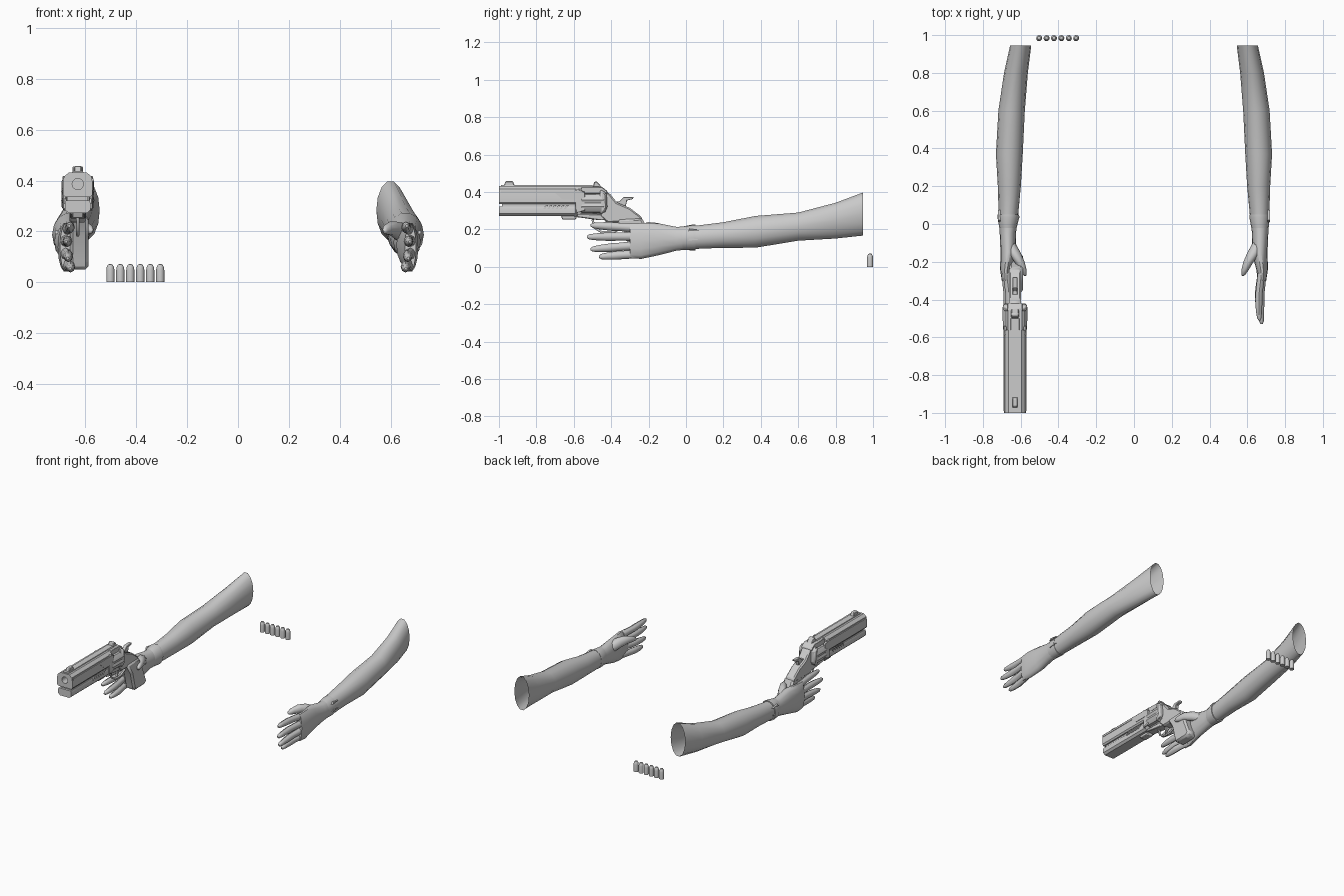
import bpy, bmesh, math
from mathutils import Vector

cube = bpy.data.objects.get("Cube")
if cube:
    bpy.data.objects.remove(cube, do_unlink=True)

grey = bpy.data.materials.new("plain_grey")
grey.use_nodes = True
grey.diffuse_color = (0.6, 0.6, 0.6, 1)
grey.node_tree.nodes["Principled BSDF"].inputs["Base Color"].default_value = (0.6, 0.6, 0.6, 1)

GUN_X = -0.63


def finish(name, bm, smooth=35, bevel=0):
    bmesh.ops.recalc_face_normals(bm, faces=bm.faces)
    mesh = bpy.data.meshes.new(name)
    bm.to_mesh(mesh)
    bm.free()
    ob = bpy.data.objects.new(name, mesh)
    bpy.context.collection.objects.link(ob)
    mesh.materials.append(grey)
    bpy.ops.object.select_all(action='DESELECT')
    ob.select_set(True)
    bpy.context.view_layer.objects.active = ob
    if bevel:
        mod = ob.modifiers.new("soft_edges", 'BEVEL')
        mod.width = bevel
        mod.segments = 1
    bpy.ops.object.shade_smooth_by_angle(angle=math.radians(smooth))
    return ob


def loft(name, rings, sides=12, cap_start=True, cap_end=True, flute=1.0, smooth=50):
    """Skin upright oval rings given as (x, y, z, half width, half height)."""
    bm = bmesh.new()
    loops = []
    for x, y, z, rx, rz in rings:
        loop = []
        for i in range(sides):
            a = math.tau * i / sides
            k = flute if i % 4 == 0 else 1
            loop.append(bm.verts.new((x + rx * k * math.cos(a), y, z + rz * k * math.sin(a))))
        loops.append(loop)
    for p, q in zip(loops, loops[1:]):
        for i in range(sides):
            j = (i + 1) % sides
            bm.faces.new((p[i], p[j], q[j], q[i]))
    if cap_start:
        bm.faces.new(loops[0])
    if cap_end:
        bm.faces.new(loops[-1])
    return finish(name, bm, smooth)


def prism(name, outline, x, half, bevel=0.004):
    """Side outline of (y, z) points, extruded across x."""
    bm = bmesh.new()
    face = bm.faces.new([bm.verts.new((x - half, y, z)) for y, z in outline])
    out = bmesh.ops.extrude_face_region(bm, geom=[face])
    bmesh.ops.translate(bm, vec=(2 * half, 0, 0),
                        verts=[v for v in out["geom"] if isinstance(v, bmesh.types.BMVert)])
    return finish(name, bm, 30, bevel)


def bar(name, half_section, y0, y1):
    """Mirrored front section of (half x, z) points, extruded along y."""
    bm = bmesh.new()
    pts = half_section + [(-x, z) for x, z in reversed(half_section)]
    face = bm.faces.new([bm.verts.new((GUN_X + x, y0, z)) for x, z in pts])
    out = bmesh.ops.extrude_face_region(bm, geom=[face])
    bmesh.ops.translate(bm, vec=(0, y1 - y0, 0),
                        verts=[v for v in out["geom"] if isinstance(v, bmesh.types.BMVert)])
    return finish(name, bm, 30)


# Arms: open at the upper end, flattened into the palm
ARM = [(.60, .945, .282, .056, .118), (.625, .80, .247, .063, .098),
       (.648, .60, .215, .07, .077), (.66, .37, .187, .071, .087),
       (.66, .20, .170, .061, .07), (.665, .04, .157, .051, .063),
       (.668, -.05, .150, .043, .065), (.665, -.15, .147, .042, .088),
       (.678, -.24, .138, .031, .098), (.678, -.30, .138, .022, .094)]
# Fingers: base and tip
FINGERS = {"index": ((.675, -.26, .208), (.664, -.51, .222)),
           "middle": ((.682, -.26, .163), (.676, -.53, .160)),
           "ring": ((.682, -.26, .115), (.670, -.51, .094)),
           "little": ((.676, -.25, .070), (.660, -.465, .054))}
# Distance along a finger against its radius
TAPER = [(0, .024), (.4, .022), (.55, .023), (.8, .019), (.95, .014), (1, .006)]
THUMB = [(.662, -.09, .170, .028, .035), (.635, -.15, .200, .034, .036),
         (.606, -.20, .212, .027, .029), (.587, -.245, .208, .019, .021),
         (.579, -.268, .203, .011, .013), (.577, -.275, .202, .004, .005)]

for side, s in (("left", 1), ("right", -1)):
    def flip(rings):
        return [(s * r[0],) + tuple(r[1:]) for r in rings]
    loft(side + "_arm", flip(ARM), 14, cap_start=False)
    for finger, (base, tip) in FINGERS.items():
        rings = []
        for t, r in TAPER:
            p = Vector(base).lerp(Vector(tip), t)
            rings.append((p.x - .008 * math.sin(t * math.pi), p.y, p.z, r * .85, r))
        loft(side + "_" + finger + "_finger", flip(rings), 8)
    loft(side + "_thumb", flip(THUMB), 10)
    # Glove edge at the wrist
    flare = .007 if s < 0 else .003
    loft(side + "_glove_edge", flip([(.667, -.02, .153, .046, .064),
                                     (.665, .035, .157, .051 + flare, .064 + flare),
                                     (.665, .05, .157, .050 + flare, .064 + flare),
                                     (.665, .05, .157, .049, .061)]), 14, False, False)
    # Small fastening tabs on the glove edge
    for z in (.14, .19):
        prism(side + "_glove_tab", [(.01, z), (.075, z + .006), (.02, z + .014)],
              s * .714, .006, 0)

# Barrel
upper = bar("upper_barrel", [(.035, .432), (.054, .415), (.058, .395), (.058, .345), (.05, .335)],
            -1.0, -.56)
bar("barrel_core", [(.04, .34), (.04, .31)], -.985, -.56)
bar("lower_barrel", [(.046, .322), (.05, .312), (.05, .285), (.036, .272)], -1.0, -.58)
bar("top_rib", [(.02, .437), (.024, .428)], -.99, -.5)
prism("ejector_housing", [(-.67, .275), (-.66, .252), (-.59, .252), (-.58, .275)], GUN_X, .022)
prism("front_sight", [(-.975, .43), (-.965, .458), (-.925, .458), (-.915, .43)], GUN_X, .014)
prism("rear_sight", [(-.50, .42), (-.49, .456), (-.475, .456), (-.445, .42)], GUN_X, .02)

# Muzzle bore
bpy.ops.mesh.primitive_cylinder_add(vertices=20, radius=.022, depth=.12,
                                    location=(GUN_X, -1, .386), rotation=(math.pi / 2, 0, 0))
cutter = bpy.context.object
cutter.name = "bore_cutter"
cutter.hide_render = True
cut = upper.modifiers.new("bore", 'BOOLEAN')
cut.operation = 'DIFFERENCE'
cut.object = cutter
bpy.context.view_layer.objects.active = upper
bpy.ops.object.modifier_apply(modifier="bore")
bpy.data.objects.remove(cutter, do_unlink=True)

# Side trim on the barrel
for s in (-1, 1):
    for i in range(6):
        y = -.765 + i * .022
        prism("barrel_vent", [(y, .308), (y + .012, .308), (y + .028, .33), (y + .016, .33)],
              GUN_X + s * .05, .004, 0)
    prism("barrel_panel", [(-.99, .408), (-.99, .395), (-.70, .395), (-.66, .36),
                           (-.57, .36), (-.57, .408)], GUN_X + s * .058, .003, 0)
    # Frame shields beside the cylinder
    prism("frame_shield", [(-.59, .42), (-.54, .40), (-.54, .30), (-.59, .285)],
          GUN_X + s * .052, .008)
    prism("recoil_shield", [(-.46, .415), (-.425, .395), (-.42, .31), (-.46, .275)],
          GUN_X + s * .042, .022, .01)

# Fluted cylinder
loft("cylinder", [(GUN_X, y, .34, r, r) for y, r in
                  ((-.565, .06), (-.555, .066), (-.48, .068), (-.44, .068), (-.43, .062))],
     24, flute=.87, smooth=20)

# Frame, hammer, trigger and grip
prism("top_strap", [(-.60, .43), (-.45, .428), (-.42, .405), (-.42, .39), (-.60, .39)], GUN_X, .04)
prism("rear_frame", [(-.46, .41), (-.41, .395), (-.37, .345), (-.30, .315), (-.235, .265),
                     (-.235, .24), (-.42, .235), (-.46, .27)], GUN_X, .033, .008)
prism("bottom_strap", [(-.60, .285), (-.44, .28), (-.42, .25), (-.47, .25), (-.60, .268)], GUN_X, .03)
prism("hammer", [(-.39, .35), (-.355, .35), (-.335, .372), (-.28, .374), (-.285, .362),
                 (-.315, .355), (-.325, .31), (-.38, .31)], GUN_X, .012, .002)
prism("trigger", [(-.43, .25), (-.41, .25), (-.415, .215), (-.435, .195), (-.43, .215)], GUN_X, .007, .001)
prism("grip", [(-.37, .255), (-.235, .262), (-.20, .19), (-.155, .075), (-.18, .052),
               (-.29, .05), (-.30, .08), (-.325, .18)], GUN_X + .006, .036, .012)

# Trigger guard as a rounded loop
curve = bpy.data.curves.new("trigger_guard", 'CURVE')
curve.dimensions = '3D'
curve.bevel_depth = .007
curve.bevel_resolution = 1
path = [(-.50, .255), (-.49, .21), (-.45, .185), (-.39, .185), (-.34, .21)]
spline = curve.splines.new('POLY')
spline.points.add(len(path) - 1)
for point, (y, z) in zip(spline.points, path):
    point.co = (GUN_X, y, z, 1)
guard = bpy.data.objects.new("trigger_guard", curve)
bpy.context.collection.objects.link(guard)
curve.materials.append(grey)

# Six standing rounds
for i in range(6):
    bm = bmesh.new()
    outline = [(.016, 0), (.016, .048), (.014, .06), (.009, .069), (.001, .072)]
    verts = [bm.verts.new((r, 0, z)) for r, z in outline]
    edges = [bm.edges.new(pair) for pair in zip(verts, verts[1:])]
    bmesh.ops.spin(bm, geom=verts + edges, cent=(0, 0, 0), axis=(0, 0, 1),
                   angle=math.tau, steps=12)
    bmesh.ops.remove_doubles(bm, verts=bm.verts, dist=.0002)
    bmesh.ops.holes_fill(bm, edges=bm.edges, sides=20)
    finish("round", bm, 40).location = (-.502 + i * .0392, .984, 0)
